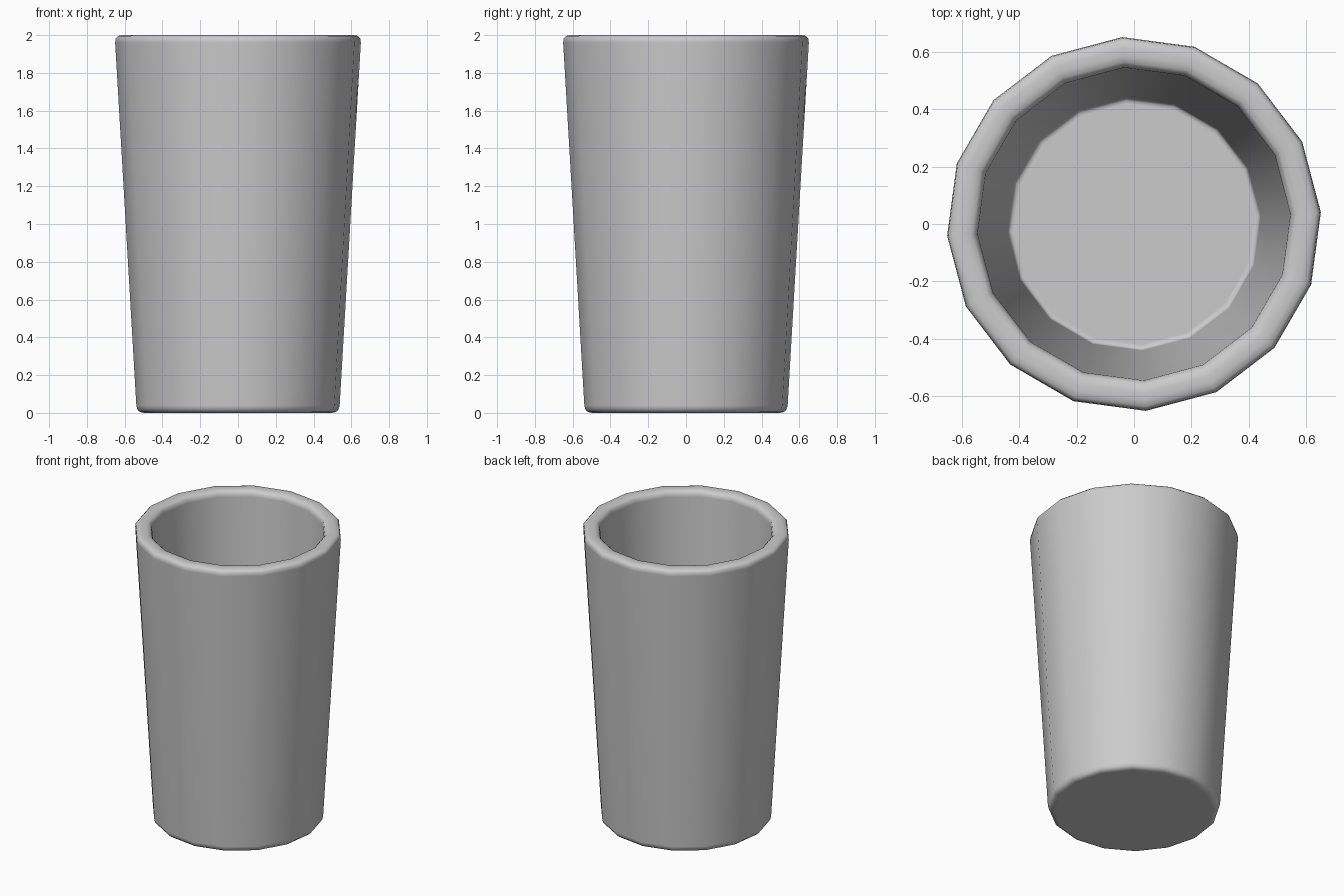
import bpy, bmesh, math

if "Cube" in bpy.data.objects:
    bpy.data.objects.remove(bpy.data.objects["Cube"])

SIDES = 16
OFFSET = math.radians(3.6)


# rounds a profile corner with a short curve
def corner(prev, p, nxt, size, steps=3):
    def toward(q):
        d = math.hypot(q[0] - p[0], q[1] - p[1])
        return [p[i] + (q[i] - p[i]) * size / d for i in (0, 1)]
    a, b = toward(prev), toward(nxt)
    pts = []
    for k in range(steps + 1):
        t = k / steps
        pts.append([(1 - t) ** 2 * a[i] + 2 * t * (1 - t) * p[i] + t * t * b[i]
                    for i in (0, 1)])
    return pts


# half section (radius, height): base, outer wall, rim, inner wall, floor
section = [(0, 0), (0.537, 0), (0.654, 2.0), (0.548, 2.0), (0.44, 0.1), (0, 0.1)]
sizes = [0.04, 0.04, 0.04, 0.02]
profile = []
for i, s in enumerate(sizes, 1):
    profile += corner(section[i - 1], section[i], section[i + 1], s)

# revolve the section into rings, then cap the base and the inner floor
bm = bmesh.new()
rings = []
for r, z in profile:
    rings.append([bm.verts.new((r * math.cos(OFFSET + math.tau * k / SIDES),
                                r * math.sin(OFFSET + math.tau * k / SIDES), z))
                  for k in range(SIDES)])
for lo, hi in zip(rings, rings[1:]):
    for k in range(SIDES):
        n = (k + 1) % SIDES
        bm.faces.new((lo[k], lo[n], hi[n], hi[k]))
bm.faces.new(rings[0][::-1])
bm.faces.new(rings[-1])
bmesh.ops.recalc_face_normals(bm, faces=bm.faces)

mesh = bpy.data.meshes.new("cup")
bm.to_mesh(mesh)
bm.free()
mesh.shade_smooth()
cup = bpy.data.objects.new("cup", mesh)
bpy.context.collection.objects.link(cup)

# keep the flat areas shaded flat
mod = cup.modifiers.new("weighted_normals", 'WEIGHTED_NORMAL')
mod.keep_sharp = True
